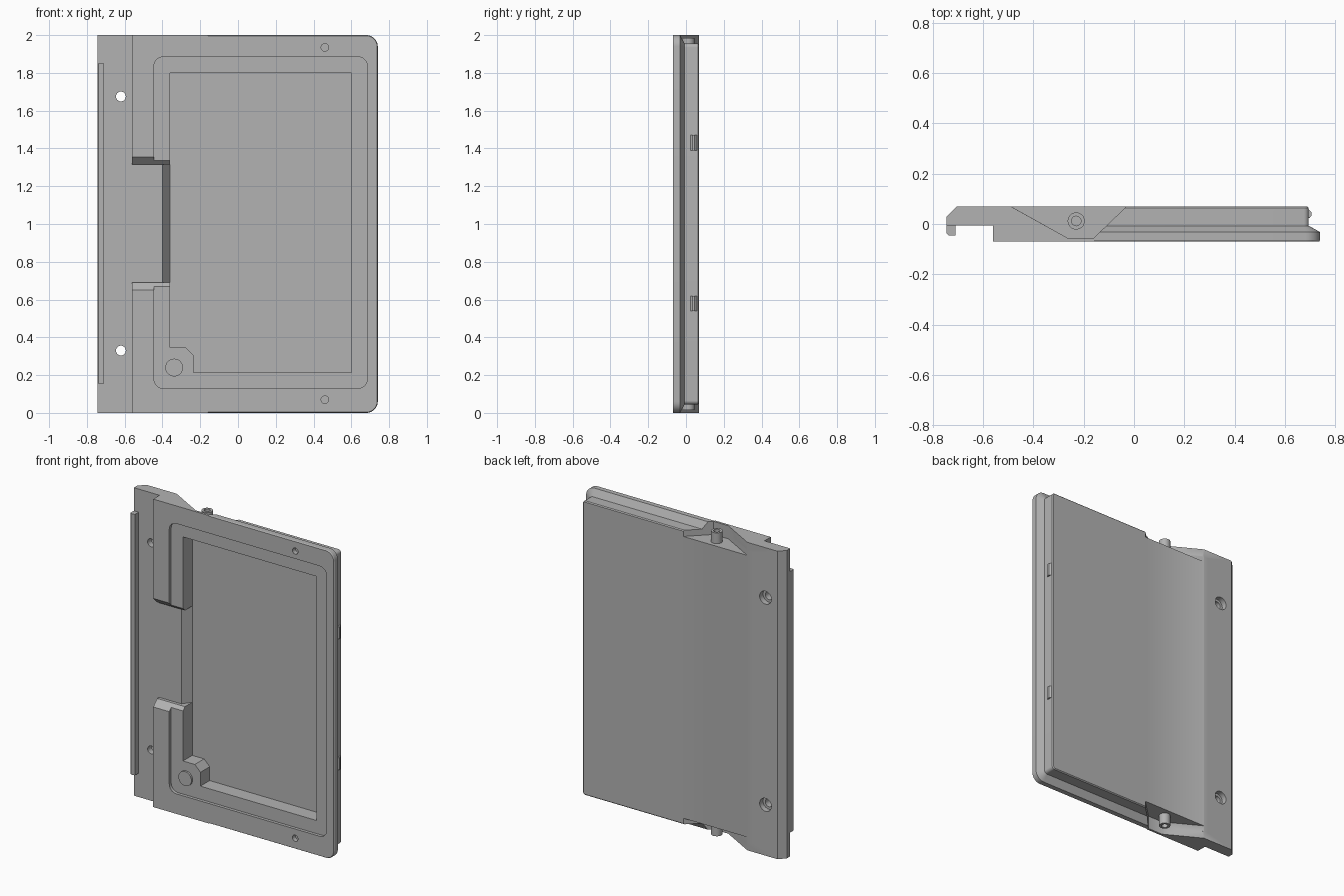
import bpy, bmesh, math

if "Cube" in bpy.data.objects:
    bpy.data.objects.remove(bpy.data.objects["Cube"])

grey = bpy.data.materials.new("plain_grey")
grey.use_nodes = True
grey.diffuse_color = (0.45, 0.45, 0.45, 1)
grey.node_tree.nodes["Principled BSDF"].inputs["Base Color"].default_value = (0.45, 0.45, 0.45, 1)

AXES = {"x": lambda a, b, t: (t, a, b),
        "y": lambda a, b, t: (a, t, b),
        "z": lambda a, b, t: (a, b, t)}


def loft(name, axis, layers):
    """Skin between outlines of equal length; layers = [(offset, points)]."""
    bm = bmesh.new()
    rings = [[bm.verts.new(AXES[axis](a, b, t)) for a, b in pts] for t, pts in layers]
    n = len(rings[0])
    for r, s in zip(rings, rings[1:]):
        for i in range(n):
            bm.faces.new((r[i], r[(i + 1) % n], s[(i + 1) % n], s[i]))
    bm.faces.new(rings[0])
    bm.faces.new(rings[-1])
    bmesh.ops.recalc_face_normals(bm, faces=bm.faces[:])
    me = bpy.data.meshes.new(name)
    bm.to_mesh(me)
    bm.free()
    me.materials.append(grey)
    ob = bpy.data.objects.new(name, me)
    bpy.context.collection.objects.link(ob)
    return ob


def prism(name, axis, pts, lo, hi):
    return loft(name, axis, [(lo, pts), (hi, pts)])


def circle(cx, cy, r, n=32):
    return [(cx + r * math.cos(2 * math.pi * i / n), cy + r * math.sin(2 * math.pi * i / n))
            for i in range(n)]


def rounded(x0, x1, z0, z1, r_left, r_right, n=8):
    """Rectangle with rounded corners; a zero radius leaves a sharp corner."""
    pts = []
    for k, (x, z, sx, sz, r) in enumerate(((x1, z1, -1, -1, r_right), (x0, z1, 1, -1, r_left),
                                           (x0, z0, 1, 1, r_left), (x1, z0, -1, 1, r_right))):
        if r == 0:
            pts.append((x, z))
            continue
        for i in range(n + 1):
            a = math.pi / 2 * (k + i / n)
            pts.append((x + sx * r + r * math.cos(a), z + sz * r + r * math.sin(a)))
    return pts


def boolean(ob, other, op):
    mod = ob.modifiers.new(op, "BOOLEAN")
    mod.operation, mod.solver, mod.object = op, "EXACT", other
    bpy.ops.object.select_all(action="DESELECT")
    bpy.context.view_layer.objects.active = ob
    ob.select_set(True)
    bpy.ops.object.modifier_apply(modifier=mod.name)
    bpy.data.objects.remove(other)


def smooth(ob):
    bpy.ops.object.select_all(action="DESELECT")
    bpy.context.view_layer.objects.active = ob
    ob.select_set(True)
    bpy.ops.object.shade_smooth_by_angle(angle=math.radians(30))


# Panel: wide front flange stepping back to a smaller body
def outline(d, r):
    return rounded(-0.52, 0.74 - d, d, 2 - d, 0, r)


panel = loft("panel", "y", [(-0.07, outline(0.004, 0.056)), (-0.064, outline(0, 0.06)),
                            (-0.032, outline(0, 0.06)), (-0.007, outline(0.045, 0.02)),
                            (0.064, outline(0.045, 0.02)), (0.07, outline(0.051, 0.014))])

# Full-height mounting edge on the right side of the model
edge = prism("mounting_edge", "z",
             [(-0.745, -0.005), (-0.56, -0.005), (-0.56, -0.07), (-0.16, -0.07), (-0.16, -0.055),
              (-0.265, -0.055), (-0.49, 0.07), (-0.705, 0.07), (-0.745, 0.03)], 0, 2)
boolean(panel, edge, "UNION")

# Front recess: shallow rim, then deep cavity leaving a corner boss
cuts = [
    prism("rim_cut", "y", rounded(-0.445, 0.685, 0.13, 1.885, 0.05, 0.05), -0.1, -0.05),
    prism("cavity_cut", "y", [(-0.36, 1.8), (-0.36, 0.345), (-0.275, 0.345), (-0.235, 0.305),
                              (-0.235, 0.215), (0.6, 0.215), (0.6, 1.8)], -0.1, 0.045),
    # Grip opening with bevelled ends and a ramp into the cavity
    prism("grip_cut", "x", [(-0.08, 0.64), (-0.03, 0.69), (-0.01, 0.69), (-0.01, 1.315),
                            (-0.03, 1.315), (-0.08, 1.365)], -0.6, -0.35),
    prism("ramp_cut", "z", [(-0.4, -0.01), (-0.36, 0.045), (-0.35, 0.045), (-0.35, -0.03),
                            (-0.4, -0.03)], 0.69, 1.315),
]

# Pivot pockets, screw holes and small front holes at both ends
pocket = [(-0.5, 0.0756), (-0.265, -0.055), (-0.16, -0.055), (-0.024, 0.0756)]
for lo, hi in ((-0.1, 0.085), (1.915, 2.1)):
    cuts.append(prism("pocket_cut", "z", pocket, lo, hi))
for z in (0.33, 1.675):
    cuts.append(prism("screw_cut", "y", circle(-0.62, z, 0.026), -0.1, 0.1))
    cuts.append(prism("counterbore_cut", "y", circle(-0.62, z, 0.042), 0.035, 0.1))
for z in (0.07, 1.935):
    cuts.append(prism("locating_cut", "y", circle(0.46, z, 0.02), -0.1, -0.04))
for c in cuts:
    boolean(panel, c, "DIFFERENCE")
smooth(panel)

# Hollow pivot pins standing in the pockets
for name, base, tip, inner in (("top_pivot_pin", 1.91, 1.985, 1.95),
                               ("bottom_pivot_pin", 0.09, 0.015, 0.05)):
    wide, narrow = circle(-0.23, 0.012, 0.034), circle(-0.23, 0.012, 0.019)
    smooth(loft(name, "z", [(base, wide), (tip, wide), (tip, narrow), (inner, narrow)]))

# Button on the corner boss
smooth(prism("corner_button", "y", circle(-0.338, 0.24, 0.047), -0.062, -0.045))

# Hooked lip along the mounting edge
prism("edge_lip", "z", [(-0.745, 0.0), (-0.745, -0.038), (-0.738, -0.045), (-0.71, -0.045),
                        (-0.71, 0.0)], 0.155, 1.85)

# Snap catches on the free side
for name, z in (("lower_catch", 0.58), ("upper_catch", 1.43)):
    prism(name, "z", [(0.685, 0.02), (0.699, 0.024), (0.706, 0.034), (0.706, 0.046),
                      (0.695, 0.058), (0.685, 0.058)], z - 0.04, z + 0.04)
